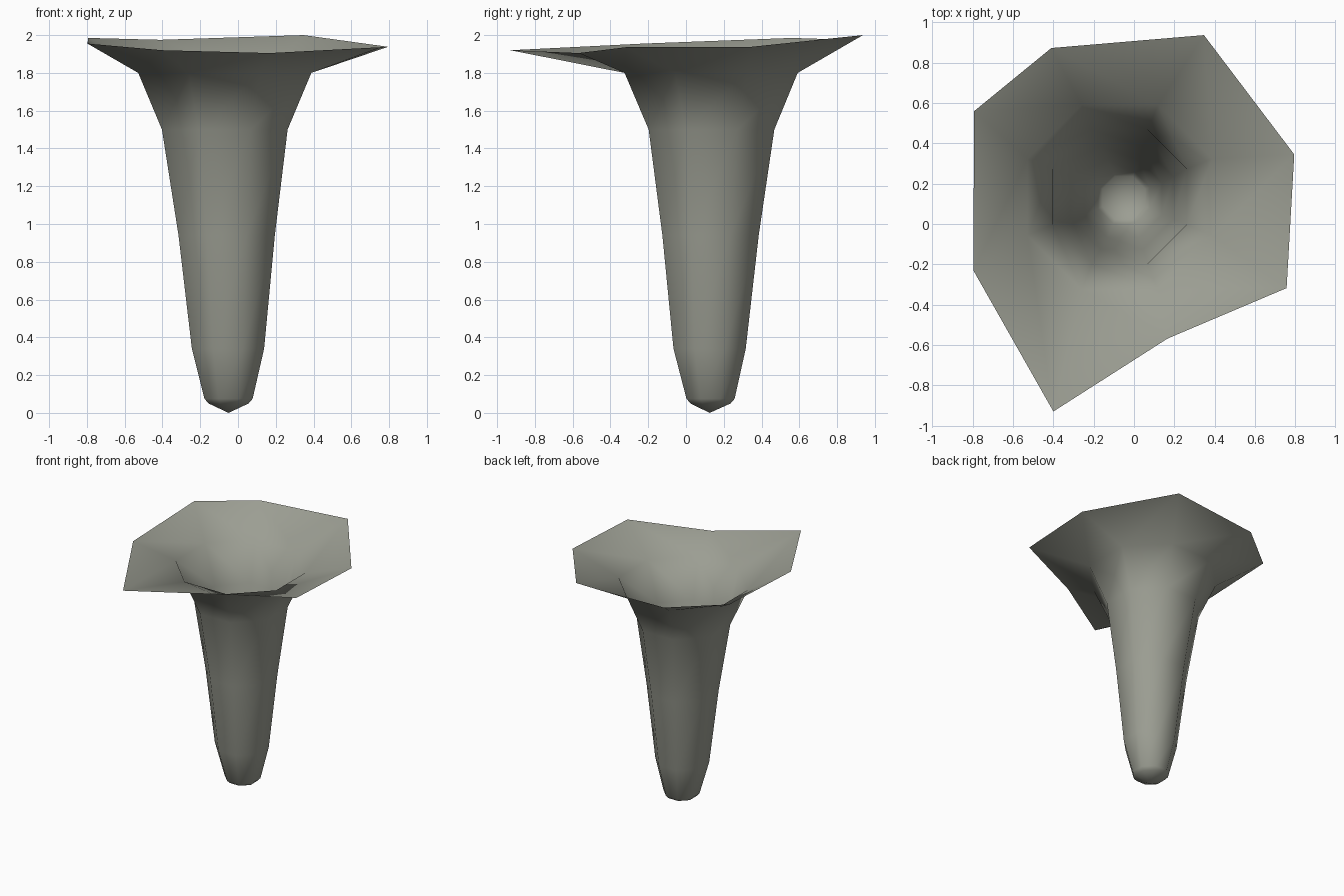
import bpy, bmesh, math

cube = bpy.data.objects.get("Cube")
if cube:
    bpy.data.objects.remove(cube, do_unlink=True)

# Single grey-olive colour
olive = bpy.data.materials.new("grey_olive")
olive.use_nodes = True
colour = (0.33, 0.34, 0.29, 1)
olive.diffuse_color = colour
olive.node_tree.nodes["Principled BSDF"].inputs["Base Color"].default_value = colour

SIDES = 8
# Tube rings from the base up: centre x, centre y, vertex radius, height
rings = [(-0.05, 0.13, 0.115, 0.05), (-0.05, 0.13, 0.138, 0.075),
         (-0.053, 0.125, 0.207, 0.34), (-0.06, 0.13, 0.276, 0.94),
         (-0.07, 0.135, 0.36, 1.5), (-0.07, 0.133, 0.496, 1.8)]
# Uneven flared lip, counter-clockwise from the left side
lip = [(0.795, 0.345, 1.938), (0.347, 0.937, 2.0), (-0.41, 0.873, 1.975),
       (-0.793, 0.56, 1.985), (-0.797, -0.23, 1.955), (-0.4, -0.93, 1.92),
       (0.167, -0.568, 1.905), (0.757, -0.318, 1.936)]


def octagon(cx, cy, radius, z):
    angles = [math.tau * (i + 0.5) / SIDES for i in range(SIDES)]
    return [(cx + radius * math.cos(a), cy + radius * math.sin(a), z) for a in angles]


# Loft the open trumpet shell from tip to lip
bm = bmesh.new()
tip = bm.verts.new((-0.05, 0.125, 0))
loops = [[bm.verts.new(p) for p in pts] for pts in [octagon(*r) for r in rings] + [lip]]
for i in range(SIDES):
    j = (i + 1) % SIDES
    bm.faces.new((tip, loops[0][j], loops[0][i]))
    for low, high in zip(loops, loops[1:]):
        bm.faces.new((low[i], low[j], high[j], high[i]))
for face in bm.faces:
    face.smooth = True

mesh = bpy.data.meshes.new("trumpet_shell")
bm.to_mesh(mesh)
bm.free()
mesh.materials.append(olive)
shell = bpy.data.objects.new("trumpet_shell", mesh)
bpy.context.collection.objects.link(shell)
